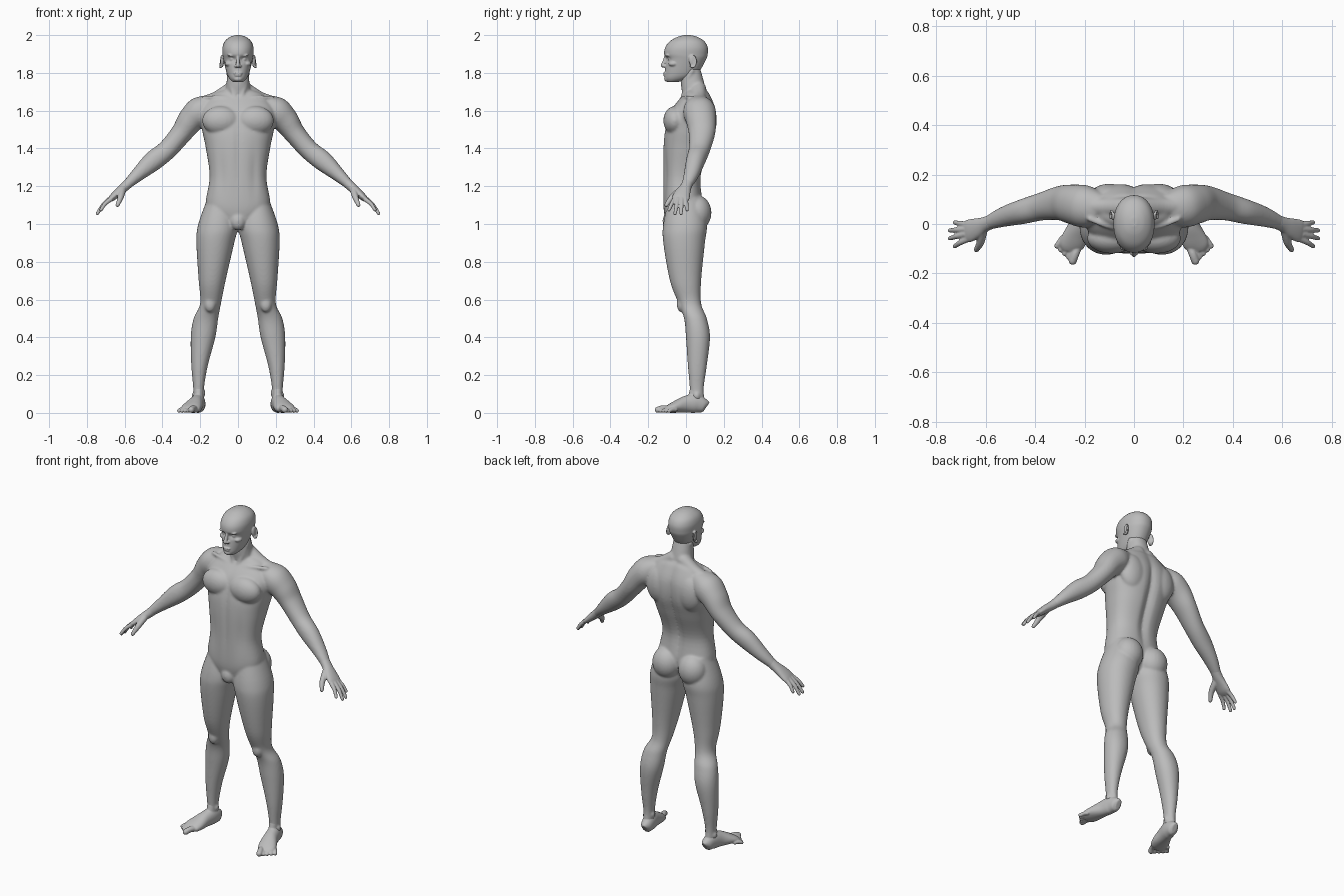
import bpy, bmesh, math
from mathutils import Vector, Matrix

cube = bpy.data.objects.get("Cube")
if cube:
    bpy.data.objects.remove(cube, do_unlink=True)

shade = (.5, .5, .5, 1)
grey = bpy.data.materials.new("plain grey")
grey.use_nodes = True
grey.diffuse_color = shade
grey.node_tree.nodes["Principled BSDF"].inputs["Base Color"].default_value = shade


def blend(rows, steps=6):
    """Smoothly interpolate rows of numbers."""
    out, last = [], len(rows) - 1
    for i in range(last):
        before, start, end, after = rows[max(i - 1, 0)], rows[i], rows[i + 1], rows[min(i + 2, last)]
        for step in range(steps):
            t = step / steps
            out.append([(2 * q + (r - p) * t + (2 * p - 5 * q + 4 * r - w) * t * t
                         + (3 * q - p - 3 * r + w) * t * t * t) / 2
                        for p, q, r, w in zip(before, start, end, after)])
    out.append(list(rows[-1]))
    return out


def oval(count, power):
    """Points round a slightly squared circle."""
    for k in range(count):
        angle = math.tau * k / count
        c, s = math.cos(angle), math.sin(angle)
        yield (math.copysign(abs(c) ** (2 / power), c), math.copysign(abs(s) ** (2 / power), s))


def skin(bm, rings):
    """Close a stack of rings into a solid."""
    loops = [[bm.verts.new(point) for point in ring] for ring in rings]
    count = len(loops[0])
    for lower, upper in zip(loops, loops[1:]):
        for k in range(count):
            following = (k + 1) % count
            bm.faces.new((lower[k], lower[following], upper[following], upper[k]))
    bm.faces.new(loops[0])
    bm.faces.new(loops[-1])
    return [vert for loop in loops for vert in loop]


def slices(bm, rows, power=2.2, count=64):
    """Level slices: height, inner x, outer x, front y, back y."""
    rings = []
    for z, inner, outer, front, back in blend(rows):
        rings.append([((inner + outer + (outer - inner) * c) / 2,
                       (front + back + (back - front) * s) / 2, z)
                      for c, s in oval(count, power)])
    return skin(bm, rings)


def centred(rows):
    """Slices that are even about the middle: height, half width, front y, back y."""
    return [(z, -half, half, front, back) for z, half, front, back in rows]


def limb(bm, rows, across, count=32):
    """Slices square to a path: x, y, z, half thickness, half width."""
    path, rings = blend(rows), []
    for i, (x, y, z, thick, wide) in enumerate(path):
        behind, ahead = path[max(i - 1, 0)], path[min(i + 1, len(path) - 1)]
        along = (Vector(ahead[:3]) - Vector(behind[:3])).normalized()
        side = (across - along * along.dot(across)).normalized()
        up = along.cross(side)
        rings.append([Vector((x, y, z)) + up * thick * c + side * wide * s
                      for c, s in oval(count, 2.1)])
    skin(bm, rings)


def ball(bm, centre, radii, tilt=0):
    matrix = (Matrix.Translation(centre) @ Matrix.Rotation(tilt, 4, 'X')
              @ Matrix.Diagonal((*radii, 1)))
    bmesh.ops.create_uvsphere(bm, u_segments=24, v_segments=16, radius=1, matrix=matrix)


def tube(bm, points, start, end):
    """Round-ended tapering tube."""
    rows = []
    for i, point in enumerate(points):
        radius = start + (end - start) * i / (len(points) - 1)
        rows.append((*point, radius, radius))
        ball(bm, point, (radius, radius, radius))
    limb(bm, rows, Vector((.1, 1, .2)), 16)


def bump(distance, width):
    return math.exp(-(distance / width) ** 2)


def finish(name, bm, voxel, rounds):
    """Mirror, fuse into one skin and soften."""
    bmesh.ops.recalc_face_normals(bm, faces=bm.faces[:])
    mesh = bpy.data.meshes.new(name)
    bm.to_mesh(mesh)
    bm.free()
    mesh.materials.append(grey)
    obj = bpy.data.objects.new(name, mesh)
    bpy.context.collection.objects.link(obj)
    obj.modifiers.new("mirror", 'MIRROR').use_mirror_merge = False
    fuse = obj.modifiers.new("fuse", 'REMESH')
    fuse.mode, fuse.voxel_size, fuse.use_smooth_shade = 'VOXEL', voxel, True
    soften = obj.modifiers.new("soften", 'SMOOTH')
    soften.factor, soften.iterations = .5, rounds


# Torso with spine furrow, belly line and flanking grooves
bm = bmesh.new()
torso = slices(bm, centred([
    (.98, .05, -.1, .04), (1.03, .12, -.11, .07), (1.1, .17, -.12, .09),
    (1.25, .15, -.12, .08), (1.4, .17, -.12, .13), (1.5, .19, -.11, .16),
    (1.6, .2, -.08, .16), (1.68, .14, -.02, .13), (1.71, .08, 0, .11)]), 2.4)
for vert in torso:
    x, y, z = vert.co
    if y > .03:
        vert.co.y -= .022 * bump(x, .025) * bump(z - 1.4, .25)
    elif y < -.03:
        vert.co.y += .006 * bump(x, .015) * bump(z - 1.4, .2)
        vert.co.y += .006 * bump(abs(x) - .085, .02) * bump(z - 1.27, .12)

# Neck, shoulder slope, collarbone and neck cord
slices(bm, centred([(1.6, .08, 0, .12), (1.73, .063, -.026, .1), (1.84, .05, -.03, .07)]))
tube(bm, [(.03, .065, 1.715), (.11, .07, 1.665), (.2, .07, 1.635)], .042, .036)
tube(bm, [(.02, -.02, 1.66), (.1, -.01, 1.67), (.18, .02, 1.67)], .01, .01)
tube(bm, [(.015, -.02, 1.665), (.04, 0, 1.74), (.05, .03, 1.81)], .01, .014)

# Chest, shoulder blade, seat and smooth groin
ball(bm, (.09, -.058, 1.547), (.1, .062, .077))
ball(bm, (.1, .105, 1.55), (.085, .058, .11))
ball(bm, (.087, .058, 1.06), (.084, .077, .092))
ball(bm, (0, -.09, 1.015), (.042, .034, .048))

# Leg with kneecap and ankle bones
slices(bm, [(1.14, .03, .16, -.09, .08), (1, 0, .21, -.12, .11), (.9, .02, .22, -.12, .1),
            (.7, .066, .208, -.085, .08), (.58, .09, .2, -.04, .08), (.5, .105, .235, -.01, .11),
            (.4, .12, .25, 0, .127), (.25, .16, .247, .01, .11),
            (.13, .18, .237, .02, .094), (.05, .18, .235, .02, .098)], 2.1)
ball(bm, (.148, -.026, .575), (.03, .023, .042))
for x, z in ((.183, .105), (.235, .09)):
    ball(bm, (x, .057, z), (.012, .016, .018))

# Arm from inside the shoulder to the wrist
depth = Vector((0, 1, 0))
limb(bm, [(.13, .06, 1.645, .045, .06), (.195, .07, 1.6, .078, .085), (.25, .08, 1.55, .07, .08),
          (.3, .084, 1.48, .057, .07), (.375, .07, 1.393, .052, .056), (.45, .05, 1.333, .053, .05),
          (.53, .028, 1.262, .037, .04), (.6, 0, 1.197, .022, .026)], depth)
finish("body", bm, .0065, 7)

# Head with hollow eye sockets
bm = bmesh.new()
skull = slices(bm, centred([
    (1.752, .028, -.1, -.04), (1.77, .046, -.112, .02), (1.8, .06, -.112, .065),
    (1.87, .077, -.107, .106), (1.9, .082, -.116, .115), (1.935, .082, -.11, .115),
    (1.967, .07, -.086, .098), (1.99, .043, -.046, .062), (2, .012, -.01, .025)]), 2.15, 96)
for vert in skull:
    x, y, z = vert.co
    if y < -.04:
        vert.co.y += .014 * bump(abs(x) - .031, .017) * bump(z - 1.872, .012)

# Brow, eye, cheek, nose, lips and chin
ball(bm, (.03, -.097, 1.893), (.027, .012, .008))
ball(bm, (.031, -.083, 1.872), (.014, .013, .01))
ball(bm, (.048, -.066, 1.848), (.022, .027, .015))
tube(bm, [(0, -.107, 1.887), (0, -.115, 1.86), (0, -.123, 1.839)], .008, .011)
ball(bm, (.011, -.114, 1.836), (.009, .011, .008))
ball(bm, (0, -.111, 1.798), (.024, .01, .005))
ball(bm, (0, -.11, 1.787), (.02, .01, .006))
ball(bm, (0, -.098, 1.768), (.024, .018, .015))

# Ear: thin shell and raised rim
ball(bm, (.084, .032, 1.86), (.009, .016, .032), .2)
turns = [math.radians(degrees) for degrees in range(-50, 211, 26)]
rim = [(.084 + .01 * math.sin(turn / 2), .034 + .018 * math.sin(turn), 1.86 + .03 * math.cos(turn))
       for turn in turns]
tube(bm, rim, .005, .006)
finish("head", bm, .0038, 3)

# Hand: palm, four fanned fingers and thumb
bm = bmesh.new()
limb(bm, [(.56, .016, 1.234, .027, .03), (.6, 0, 1.197, .025, .03), (.635, -.016, 1.167, .022, .04),
          (.665, -.027, 1.14, .018, .046), (.685, -.032, 1.124, .011, .042)], depth)
for i in range(4):
    shorter = abs(i - 1.5) * .02
    knuckle = Vector((.685 - shorter / 3, .02 * i - .062, 1.13))
    tip = Vector((.755 - shorter, .032 * i - .09, 1.045 + shorter))
    middle = (knuckle + tip) / 2 + Vector((.004, 0, .004))
    tube(bm, [knuckle, middle, tip], .0125, .009)
tube(bm, [(.612, -.02, 1.183), (.622, -.075, 1.14), (.638, -.104, 1.1)], .021, .0105)
finish("hands", bm, .004, 3)

# Foot: its thickness always reaches the ground
bm = bmesh.new()
sole = [(.203, .107, .03, .014), (.204, .093, .038, .03), (.21, .05, .05, .037),
        (.222, 0, .045, .04), (.238, -.05, .033, .05), (.253, -.085, .023, .05),
        (.258, -.108, .015, .036)]
limb(bm, [(x, y, z, z, wide) for x, y, z, wide in sole], Vector((1, 0, 0)))

# Ankle and five fanned toes
slices(bm, [(.04, .18, .236, 0, .098), (.09, .182, .235, .012, .095),
            (.14, .183, .235, .024, .09)], 2.1)
for i in range(5):
    radius = .011 if i else .0165
    root = Vector((.23 + .015 * i, .011 * i - .1, radius + .006))
    tip = Vector((.248 + .016 * i, .015 * i - .149, radius))
    middle = (root + tip) / 2 + Vector((0, 0, .004))
    tube(bm, [root, middle, tip], radius, radius)
finish("feet", bm, .004, 3)
